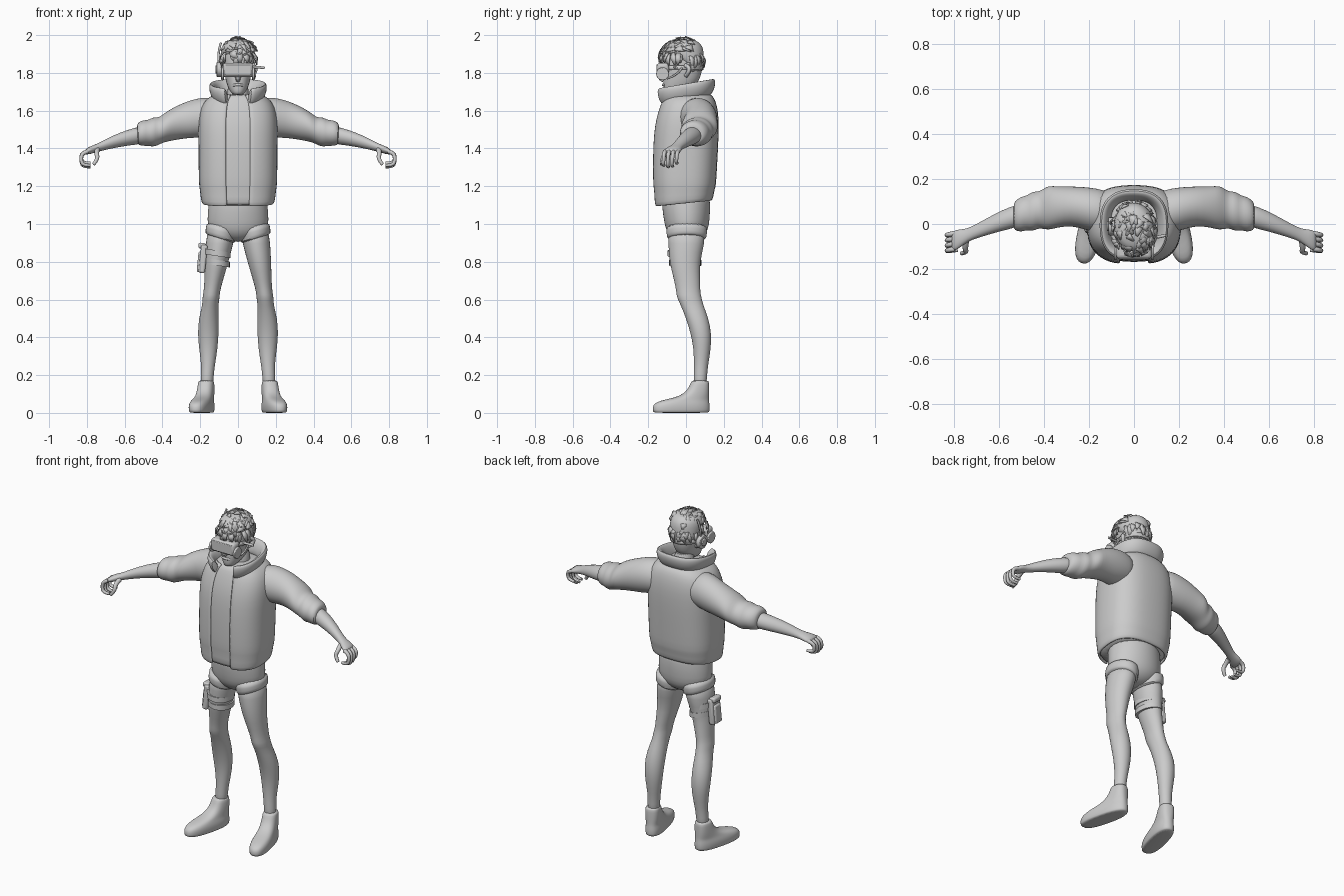
import bpy, bmesh, math, random
from mathutils import Matrix, Vector

if "Cube" in bpy.data.objects:
    bpy.data.objects.remove(bpy.data.objects["Cube"])

grey = bpy.data.materials.new("plain_grey")
grey.use_nodes = True
grey.diffuse_color = (0.6, 0.6, 0.6, 1)
grey.node_tree.nodes["Principled BSDF"].inputs["Base Color"].default_value = (0.6, 0.6, 0.6, 1)


def finish(bm, name, subdiv=0, mirror=False, solid=0, bevel=0, angle=60, recalc=True):
    if recalc:
        bmesh.ops.recalc_face_normals(bm, faces=bm.faces)
    me = bpy.data.meshes.new(name)
    bm.to_mesh(me)
    bm.free()
    me.materials.append(grey)
    me.shade_smooth()
    me.set_sharp_from_angle(angle=math.radians(angle))
    ob = bpy.data.objects.new(name, me)
    bpy.context.collection.objects.link(ob)
    if mirror:
        ob.modifiers.new("Mirror", "MIRROR")
    if solid:
        m = ob.modifiers.new("Solid", "SOLIDIFY")
        m.thickness, m.offset = solid, -1
    if bevel:
        m = ob.modifiers.new("Bevel", "BEVEL")
        m.width, m.segments = bevel, 3
    if subdiv:
        m = ob.modifiers.new("Smooth", "SUBSURF")
        m.levels = m.render_levels = subdiv
    return ob


def loft(name, rings, closed=True, caps=True, xf=None, **kw):
    """Skin a list of equal-length point rings."""
    bm = bmesh.new()
    rows = [[bm.verts.new(p) for p in r] for r in rings]
    n = len(rows[0])
    for a, b in zip(rows, rows[1:]):
        for i in range(n if closed else n - 1):
            j = (i + 1) % n
            bm.faces.new((a[i], a[j], b[j], b[i]))
    if caps:
        bm.faces.new(rows[0])
        bm.faces.new(rows[-1])
    if xf:
        bm.transform(xf)
    return finish(bm, name, **kw)


def spow(v, n):
    return math.copysign(abs(v) ** (2 / n), v)


def flat_ring(z, cx, cy, rx, ry, n=2, gap=0, slope=0, back=0, count=24):
    """Horizontal ring; gap opens it at the front, slope and back tilt it."""
    pts = []
    for i in range(count + 1 if gap else count):
        a = -math.pi / 2 + gap + (2 * math.pi - 2 * gap) * i / count
        x, y = rx * spow(math.cos(a), n), ry * spow(math.sin(a), n)
        pts.append((cx + x, cy + y, z + slope * x + back * y))
    return pts


def body(name, rows, n=2, gap=0, inset=0, **kw):
    """Rows of height, half width, front y, back y."""
    return loft(name, [flat_ring(z, 0, (f + b) / 2, w - inset, (b - f) / 2 - inset, n, gap,
                                 back=0.1 if z < 1.16 and n > 2.3 else 0)
                       for z, w, f, b in rows], **kw)


def limb(name, rows, **kw):
    """Rows of x, y, z, radius in y, radius in z, for the outstretched arm."""
    angles = [2 * math.pi * i / 20 for i in range(20)]
    return loft(name, [[(x, y + ry * math.cos(a), z + rz * math.sin(a)) for a in angles]
                       for x, y, z, ry, rz in rows], **kw)


def box(name, at, size, bevel=0.01, rot=0):
    bm = bmesh.new()
    bmesh.ops.create_cube(bm, size=1)
    bm.transform(Matrix.Translation(at) @ Matrix.Rotation(rot, 4, "Y") @ Matrix.Diagonal((*size, 1)))
    return finish(bm, name, bevel=bevel, angle=40)


def disc(name, at, r, depth):
    bm = bmesh.new()
    bmesh.ops.create_cone(bm, cap_ends=True, segments=24, radius1=r, radius2=r, depth=depth)
    bm.transform(Matrix.Translation(at) @ Matrix.Rotation(math.pi / 2, 4, "Y"))
    return finish(bm, name, bevel=0.004, angle=40)


def rod(name, pts, r, mirror=False, taper=1):
    cu = bpy.data.curves.new(name, "CURVE")
    cu.dimensions, cu.bevel_depth, cu.bevel_resolution, cu.use_fill_caps = "3D", r, 3, True
    sp = cu.splines.new("NURBS")
    sp.points.add(len(pts) - 1)
    for i, p in enumerate(pts):
        sp.points[i].co = (*p, 1)
        sp.points[i].radius = 1 + (taper - 1) * i / (len(pts) - 1)
    sp.use_endpoint_u, sp.order_u = True, 3
    cu.materials.append(grey)
    ob = bpy.data.objects.new(name, cu)
    bpy.context.collection.objects.link(ob)
    if mirror:
        ob.modifiers.new("Mirror", "MIRROR")


# Jacket and shirt
jacket = [(1.105, .188, -.165, .135), (1.12, .197, -.172, .145), (1.185, .203, -.175, .152),
          (1.2, .208, -.18, .16), (1.3, .21, -.182, .165), (1.42, .21, -.18, .172),
          (1.52, .212, -.172, .175), (1.59, .205, -.155, .172), (1.645, .185, -.135, .16),
          (1.675, .15, -.12, .145), (1.69, .115, -.105, .125)]
body("jacket_body", jacket, n=2.6, gap=.21, closed=False, caps=False, solid=.014, subdiv=1)
body("shirt", jacket, n=2.6, inset=.012, subdiv=1)
limb("sleeves", [(.08, .05, 1.565, .09, .09), (.17, .06, 1.568, .1, .105), (.22, .07, 1.56, .095, .105),
                 (.28, .08, 1.55, .088, .097), (.34, .075, 1.53, .092, .088), (.38, .072, 1.515, .1, .08),
                 (.405, .066, 1.5, .088, .074), (.425, .062, 1.49, .082, .074), (.45, .056, 1.487, .09, .08),
                 (.475, .05, 1.482, .076, .068), (.5, .043, 1.482, .08, .07), (.53, .036, 1.478, .066, .06),
                 (.535, .035, 1.478, .045, .045)], mirror=True, subdiv=1)

# Stand-up collar swept round the neck, thick and leaning outwards
collar = []
for p in flat_ring(0, 0, -.005, .128, .135, 2.6, gap=.36, count=28):
    t = (p[1] + .14) / .27
    c = Vector((p[0], p[1], 1.672 + .05 * t))
    out = Vector((p[0], p[1], 0)).normalized()
    up = (out * .38 + Vector((0, 0, 1))).normalized()
    side = (out - Vector((0, 0, .38))).normalized()
    collar.append([c + up * .05 * math.sin(a) + side * .021 * math.cos(a)
                   for a in [2 * math.pi * k / 12 for k in range(12)]])
loft("collar", collar, subdiv=1)

# Forearms and hands
limb("forearms", [(.48, .045, 1.477, .05, .05), (.55, .028, 1.464, .05, .045), (.62, .002, 1.448, .042, .039),
                  (.69, -.028, 1.425, .033, .03), (.74, -.05, 1.405, .028, .022), (.775, -.066, 1.393, .043, .021),
                  (.8, -.075, 1.385, .046, .018), (.81, -.078, 1.38, .036, .01)], mirror=True, subdiv=1)
for i, finger in enumerate(["little", "ring", "middle", "index"]):
    y, s = -.042 - .023 * i, [.75, .95, 1, .9][i]
    rod(finger + "_fingers", [(.795, y, 1.384), (.825, y - .005, 1.377), (.832, y - .008, 1.38 - .045 * s),
                              (.82, y - .01, 1.38 - .078 * s), (.782, y - .005, 1.38 - .077 * s)], .0115, True, .7)
rod("thumbs", [(.745, -.075, 1.393), (.75, -.11, 1.375), (.742, -.125, 1.345), (.765, -.13, 1.315)], .014, True, .65)

# Hips, shorts and legs
body("shorts", [(1.2, .15, -.125, .125), (1.1, .157, -.13, .13), (1.02, .165, -.118, .126),
                (.97, .158, -.108, .118), (.935, .115, -.085, .095), (.905, .045, -.045, .05)], subdiv=1)
thigh = (.086, .004, .082, .11)
loft("shorts_legs", [flat_ring(1.0, *thigh, slope=.2), flat_ring(.96, .09, .004, .081, .109, slope=.25),
                     flat_ring(.925, .094, .004, .08, .105, slope=.32),
                     flat_ring(.92, .094, .004, .07, .095, slope=.32)], mirror=True, subdiv=1)
loft("legs", [flat_ring(z, x, y, rx, ry) for z, x, y, rx, ry in [
    (.98, .086, 0, .076, .1), (.9, .097, .004, .074, .097), (.8, .113, -.009, .063, .081),
    (.7, .129, .007, .049, .069), (.64, .139, .012, .043, .063), (.61, .143, .017, .046, .066),
    (.575, .146, .03, .042, .06), (.5, .155, .06, .053, .06), (.42, .158, .08, .056, .055),
    (.34, .157, .086, .049, .046), (.26, .158, .08, .037, .038), (.2, .163, .076, .034, .035),
    (.12, .166, .074, .034, .035)]], mirror=True, subdiv=1)

# Shoes, toes turned outwards
turn = Matrix.Translation((.168, .075, 0)) @ Matrix.Rotation(.24, 4, "Z")
loft("shoes", [flat_ring(z, 0, (f + b) / 2, w, (b - f) / 2, 2.5) for z, w, f, b in [
    (0, .048, -.25, .045), (.004, .053, -.257, .05), (.03, .056, -.259, .052), (.05, .054, -.25, .05),
    (.066, .049, -.215, .048), (.08, .046, -.14, .047), (.1, .045, -.09, .047), (.13, .044, -.062, .047),
    (.165, .041, -.048, .046), (.172, .036, -.042, .042)]], xf=turn, mirror=True, subdiv=1)

# Thigh straps and pouch on the right leg
for z, k in [(.845, 0), (.795, .004)]:
    loft("thigh_strap", [flat_ring(z + dz, -.11, -.008 + k, .071 - k + g, .089 - k + g, slope=-.15)
                         for dz, g in [(-.015, -.015), (-.015, 0), (.015, 0), (.015, -.015)]], angle=40)
box("pouch", (-.185, -.01, .815), (.034, .085, .15), rot=.1)
box("pouch_front", (-.204, -.01, .8), (.02, .06, .11), rot=.1)
box("pouch_flap", (-.19, -.01, .885), (.04, .07, .03), rot=.1)

# Head, neck and face
body("neck", [(1.58, .065, -.05, .085), (1.68, .056, -.04, .075), (1.76, .056, -.04, .075)], subdiv=1)
body("head", [(1.683, .022, -.108, -.05), (1.695, .038, -.118, -.01), (1.725, .055, -.122, .045),
              (1.77, .068, -.12, .078), (1.83, .076, -.118, .088), (1.9, .08, -.115, .088),
              (1.945, .066, -.095, .07), (1.965, .03, -.05, .03)], n=2.2, subdiv=1)
rod("nose", [(0, -.11, 1.83), (0, -.132, 1.785), (0, -.138, 1.77), (0, -.118, 1.762)], .012)
rod("lips", [(-.024, -.112, 1.735), (0, -.13, 1.738), (.024, -.112, 1.735)], .007)
rod("ears", [(.072, -.0, 1.785), (.09, .012, 1.8), (.094, .02, 1.83), (.08, -.005, 1.84)], .011, True)

# Goggles, strap and headset
box("goggles", (0, -.122, 1.815), (.158, .064, .076), .016)
box("goggle_lens", (0, -.152, 1.815), (.135, .009, .058), .004)
loft("goggle_strap", [flat_ring(z, 0, -.015, .086, .108, 2.2) for z in (1.815, 1.838)], caps=False, solid=.006)
disc("goggle_side_dial", (.082, -.124, 1.795), .034, .014)
disc("goggle_side_dial", (-.082, -.124, 1.795), .034, .014)
disc("headset_earpiece", (-.1, -.01, 1.818), .04, .026)
disc("headset_cap", (-.114, -.01, 1.818), .022, .012)
rod("headset_band", [(-.1, 0, 1.85), (-.11, .01, 1.9), (-.09, .02, 1.96)], .006)
rod("headset_antenna", [(.08, -.06, 1.83), (.1, -.06, 1.832), (.14, -.05, 1.826)], .007)
rod("headset_wire", [(.085, -.02, 1.83), (.097, -.04, 1.79), (.085, -.1, 1.77)], .005)

# Hair: a cap under ragged overlapping flat locks
body("hair_cap", [(1.8, .06, .04, .088), (1.85, .08, -.02, .093), (1.89, .09, -.11, .096),
                  (1.935, .09, -.13, .092), (1.965, .07, -.1, .07), (1.978, .03, -.05, .03)], subdiv=1)
random.seed(4)
bm = bmesh.new()
centre = Vector((0, -.022, 1.885))
for i in range(170):
    az, el = random.uniform(0, 2 * math.pi), math.asin(random.uniform(-.6, .97))
    d = Vector((math.cos(el) * math.cos(az), math.cos(el) * math.sin(az), math.sin(el)))
    if d.z < .1 and d.y < .25:
        continue
    root = centre + Vector((d.x * .092, d.y * .112, d.z * .088))
    flow = Vector((random.uniform(-.5, .6), -.6 if d.z > .3 else 0, .1 if d.z > .3 else -1))
    flow = (flow - d * flow.dot(d)).normalized()
    side = d.cross(flow) * random.uniform(.011, .02)
    length, lift = random.uniform(.045, .075), random.uniform(.004, .018)
    mid = root + flow * length * .5 + d * lift * .7
    tip = root + flow * length + d * (lift - length * .25)
    tip.z = min(tip.z, 1.998)
    mid.z = min(mid.z, 1.998)
    v = [bm.verts.new(p) for p in (root - side * .7, root + side * .7, mid + side, mid - side,
                                   tip + side * .35, tip - side * .2)]
    bm.faces.new((v[1], v[0], v[3], v[2]))
    bm.faces.new((v[2], v[3], v[5], v[4]))
bm.normal_update()
finish(bm, "hair_locks", solid=.004, angle=20, recalc=False)
